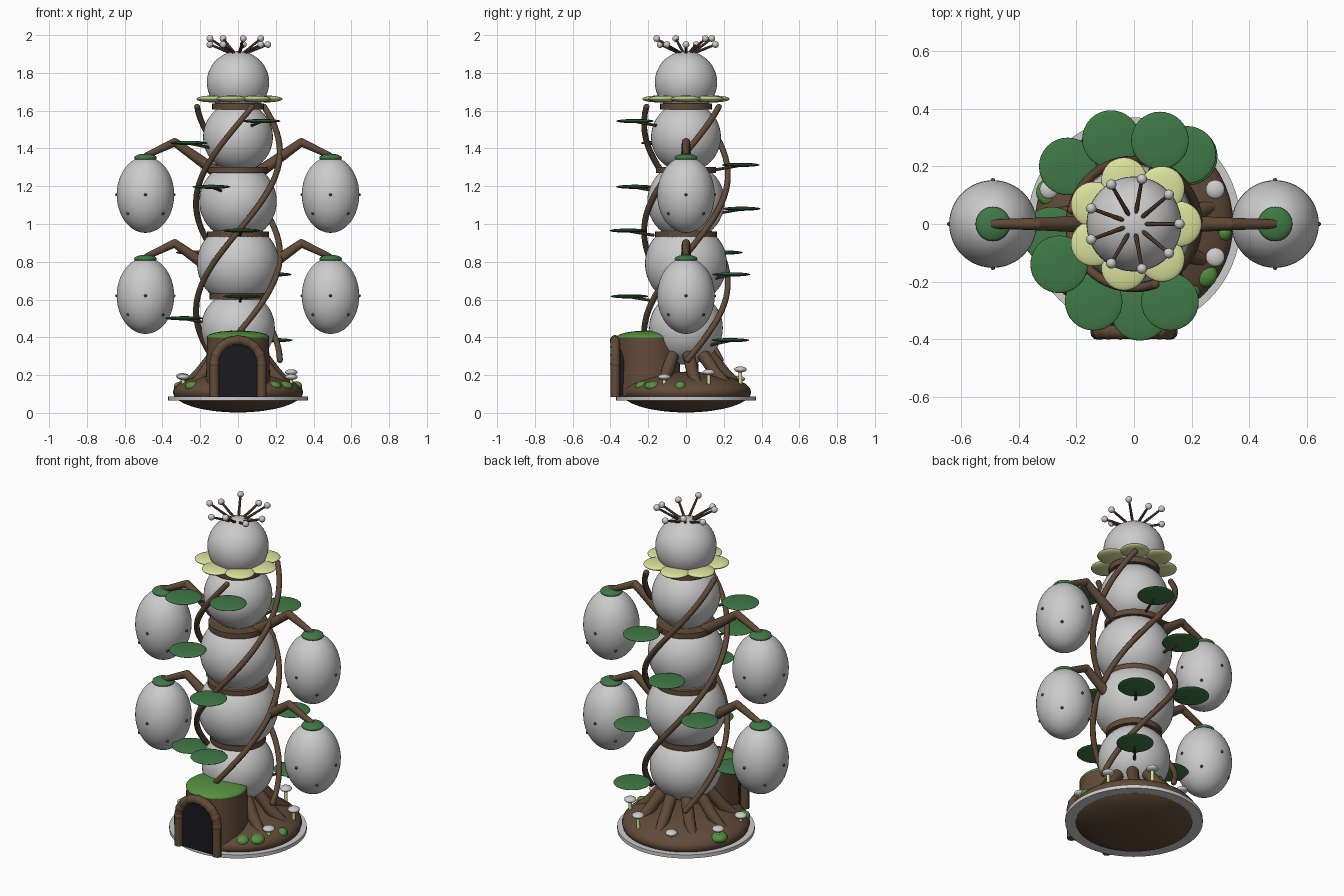
import bpy, math
from mathutils import Vector

if "Cube" in bpy.data.objects:
    bpy.data.objects.remove(bpy.data.objects["Cube"])

def mat(name, rgb):
    m = bpy.data.materials.new(name)
    m.diffuse_color = (*rgb, 1)
    m.use_nodes = True
    m.node_tree.nodes["Principled BSDF"].inputs["Base Color"].default_value = m.diffuse_color
    return m

BARK = mat("bark", (0.12, 0.07, 0.04))
LEAF = mat("leaf", (0.05, 0.19, 0.06))
MOSS = mat("moss", (0.09, 0.28, 0.05))
PETAL = mat("petal", (0.70, 0.76, 0.33))
DARK = mat("dark", (0.01, 0.01, 0.014))

def finish(name, m=None, smooth=True):
    o = bpy.context.object
    o.name = name
    if m:
        o.data.materials.append(m)
    if smooth:
        bpy.ops.object.shade_smooth_by_angle(angle=math.radians(40))
    return o

def ball(name, loc, size, m=None, rot=0, seg=32, rings=16):
    bpy.ops.mesh.primitive_uv_sphere_add(segments=seg, ring_count=rings, radius=1, location=loc, rotation=(0, 0, rot))
    bpy.context.object.scale = size if isinstance(size, tuple) else (size,) * 3
    return finish(name, m)

def rod(name, a, b, r1, r2, m=BARK, sides=12):
    a, b = Vector(a), Vector(b)
    bpy.ops.mesh.primitive_cone_add(vertices=sides, radius1=r1, radius2=r2, depth=(b - a).length, location=(a + b) / 2)
    bpy.context.object.rotation_euler = (b - a).to_track_quat('Z', 'Y').to_euler()
    return finish(name, m)

def tube(name, pts, r, m=BARK):
    cu = bpy.data.curves.new(name, 'CURVE')
    cu.dimensions = '3D'
    cu.bevel_depth, cu.bevel_resolution, cu.use_fill_caps = r, 2, True
    s = cu.splines.new('POLY')
    s.points.add(len(pts) - 1)
    for p, c in zip(s.points, pts):
        p.co = (*c, 1)
    o = bpy.data.objects.new(name, cu)
    bpy.context.collection.objects.link(o)
    cu.materials.append(m)
    return o

def polar(r, deg, z):
    return (r * math.cos(math.radians(deg)), r * math.sin(math.radians(deg)), z)

# Base: soil mound through a thin disc
ball("soil_mound", (0, 0, 0.11), (0.345, 0.345, 0.108), BARK, seg=48)
rod("base_disc", (0, 0, 0.066), (0, 0, 0.087), 0.37, 0.37, None, 64)

# Stacked trunk spheres with bands at the joints
for i, (z, r) in enumerate([(0.45, 0.195), (0.79, 0.217), (1.12, 0.205), (1.46, 0.185), (1.75, 0.165)]):
    ball(f"trunk_sphere_{i}", (0, 0, z), r, seg=48, rings=24)
for i, (z, r) in enumerate([(0.615, 0.15), (0.945, 0.163), (1.285, 0.16), (1.622, 0.137)]):
    rod(f"trunk_band_{i}", (0, 0, z - 0.016), (0, 0, z + 0.016), r, r, sides=40)

# Flower collar and stamens
for i in range(7):
    a = i * 360 / 7
    ball(f"petal_{i}", polar(0.153, a, 1.662), (0.082, 0.08, 0.018), PETAL, math.radians(a))
for i in range(9):
    tip = polar(0.158, i * 40, 1.982 if i % 2 else 1.95)
    rod(f"stamen_{i}", polar(0.03, i * 40, 1.9), tip, 0.008, 0.006, sides=8)
    ball(f"stamen_tip_{i}", tip, 0.018, seg=16, rings=8)

# Three vines winding round the trunk
for k, front_z in enumerate((0.42, 0.96, 1.53)):
    pts = []
    for i in range(41):
        z = 0.28 + 1.34 * i / 40
        pts.append(polar(0.222, -90 + (z - front_z) / 1.68 * 360, z))
    tube(f"vine_{k}", pts, 0.016)
    for j in (0, -1):
        ball(f"vine_{k}_end_{j}", pts[j], 0.016, BARK, seg=12, rings=6)

# Leaf pads from bottom to top
pads = [(.19, .235), (-.285, -.04), (.02, -.3), (.185, .24), (-.23, .2), (.02, -.305),
        (-.08, .295), (-.14, -.27), (.09, .29), (-.26, -.14), (.125, -.27)]
for i, (x, y) in enumerate(pads):
    z = 0.385 + 0.116 * i
    ball(f"leaf_{i}", (x, y, z), (0.1, 0.1, 0.011), LEAF)
    rod(f"leaf_stem_{i}", (x * 0.55, y * 0.55, z - 0.025), (x, y, z - 0.004), 0.008, 0.006, sides=8)

# Hanging pods on bent branches, both sides
for s in (-1, 1):
    for n, z in (("lower", 0.62), ("upper", 1.155)):
        tag = f"{n}_{'left' if s < 0 else 'right'}"
        ball(f"pod_{tag}", (s * 0.49, 0, z), (0.152, 0.152, 0.202), seg=48, rings=24)
        ball(f"pod_cap_{tag}", (s * 0.49, 0, z + 0.195), (0.06, 0.06, 0.022), LEAF)
        elbow = (s * 0.335, 0, z + 0.278)
        rod(f"branch_{tag}", (s * 0.12, 0, z + 0.125), elbow, 0.032, 0.022)
        ball(f"branch_elbow_{tag}", elbow, 0.022, BARK, seg=16, rings=8)
        rod(f"branch_end_{tag}", elbow, (s * 0.49, 0, z + 0.205), 0.022, 0.016)
        for k in range(4):
            for dz, r in ((0, 0.152), (-0.1, 0.132)):
                p = Vector(polar(r, k * 90 + (45 if dz else 0), z + dz))
                ball(f"pod_bud_{tag}_{k}", p + Vector((s * 0.49, 0, 0)), 0.008, BARK, seg=8, rings=6)

# Roots gripping the mound
for i in range(9):
    a = 10 + i * 40
    if 235 < a < 305:
        continue
    knee = polar(0.2, a, 0.215)
    rod(f"root_upper_{i}", polar(0.1, a - 6, 0.34), knee, 0.034, 0.032)
    ball(f"root_knee_{i}", knee, 0.032, BARK, seg=16, rings=8)
    rod(f"root_lower_{i}", knee, polar(0.325, a + 4, 0.105), 0.032, 0.02)

# Entrance hut with mossy roof
rod("hut_wall", (0, -0.2, 0.09), (0, -0.2, 0.405), 0.172, 0.163, sides=48)
ball("hut_roof", (0, -0.2, 0.4), (0.166, 0.166, 0.036), MOSS)

# Arched door and frame
def arch(w, zc, y, n=16):
    return [(-w, y, 0.085)] + [(-w * math.cos(math.pi * i / n), y, zc + w * math.sin(math.pi * i / n))
                               for i in range(n + 1)] + [(w, y, 0.085)]
front, back = arch(0.107, 0.26, -0.378), arch(0.107, 0.26, -0.25)
n = len(front)
me = bpy.data.meshes.new("door")
me.from_pydata(front + back, [], [list(range(n)), list(range(2 * n - 1, n - 1, -1))] +
               [[i, i + n, (i + 1) % n + n, (i + 1) % n] for i in range(n)])
me.materials.append(DARK)
bpy.context.collection.objects.link(bpy.data.objects.new("door", me))
tube("door_frame", arch(0.125, 0.26, -0.375), 0.025)
for i, p in enumerate(arch(0.125, 0.26, -0.375, 8)[1:-1]):
    ball(f"frame_knot_{i}", p, 0.027, BARK, seg=12, rings=8)

# Moss clumps and mushrooms on the mound
for i, (x, y, r) in enumerate([(.245, -.175, .045), (.19, -.23, .04), (.31, -.03, .03),
                               (-.29, .11, .05), (.25, .13, .03), (-.24, -.19, .04)]):
    ball(f"moss_{i}", (x, y, 0.14), (r, r, 0.028), MOSS, seg=20, rings=10)
for i, (x, y, z) in enumerate([(.282, .12, .215), (.282, -.115, .19), (-.295, .12, .195),
                               (.113, .288, .23), (-.29, -.1, .19), (-.1, .28, .18)]):
    rod(f"mushroom_stem_{i}", (x, y, 0.1), (x, y, z), 0.011, 0.009, PETAL, 10)
    ball(f"mushroom_cap_{i}", (x, y, z), (0.033, 0.033, 0.016), seg=20, rings=10)
